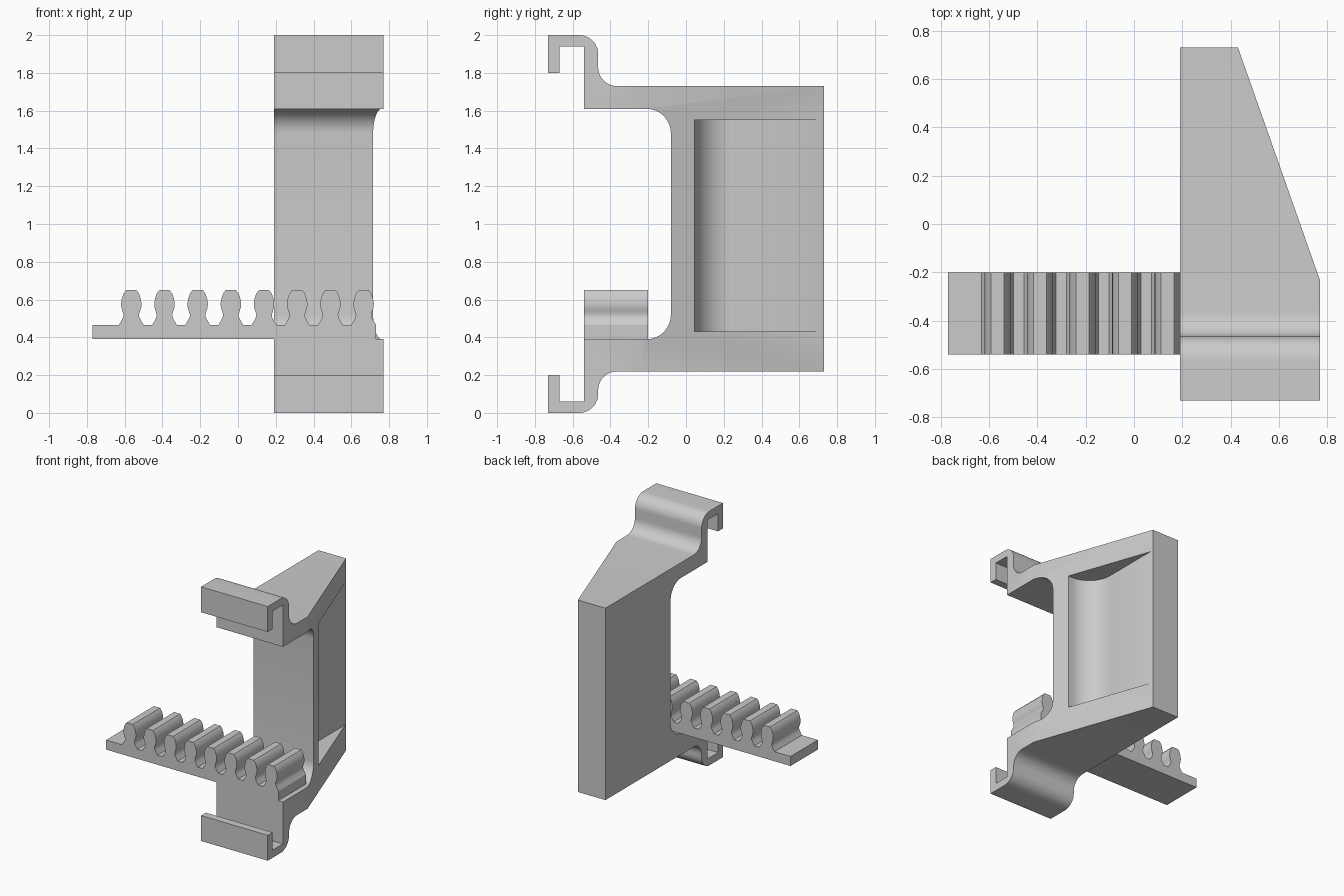
import bpy, bmesh
from math import cos, sin, radians
from mathutils import Vector

if "Cube" in bpy.data.objects:
    bpy.data.objects.remove(bpy.data.objects["Cube"], do_unlink=True)

grey = bpy.data.materials.new("plain grey")
grey.use_nodes = True
colour = (0.6, 0.6, 0.6, 1)
grey.diffuse_color = colour
grey.node_tree.nodes["Principled BSDF"].inputs["Base Color"].default_value = colour


def arc(cx, cy, r, start, end, steps=10):
    """Points on a circular arc, angles in degrees."""
    angles = [radians(start + (end - start) * i / steps) for i in range(steps + 1)]
    return [(cx + r * cos(a), cy + r * sin(a)) for a in angles]


def prism(name, outline, place, travel):
    """Extrude a 2D outline; place maps each 2D point into space."""
    bm = bmesh.new()
    face = bm.faces.new([bm.verts.new(place(a, b)) for a, b in outline])
    grown = bmesh.ops.extrude_face_region(bm, geom=[face])["geom"]
    moved = [v for v in grown if isinstance(v, bmesh.types.BMVert)]
    bmesh.ops.translate(bm, verts=moved, vec=Vector(travel))
    bmesh.ops.recalc_face_normals(bm, faces=bm.faces)
    mesh = bpy.data.meshes.new(name)
    bm.to_mesh(mesh)
    bm.free()
    mesh.materials.append(grey)
    obj = bpy.data.objects.new(name, mesh)
    bpy.context.collection.objects.link(obj)
    return obj


def activate(obj):
    bpy.ops.object.select_all(action="DESELECT")
    obj.select_set(True)
    bpy.context.view_layer.objects.active = obj


def carve(obj, cutter):
    """Subtract the cutter and discard it."""
    cutter.hide_render = True
    mod = obj.modifiers.new("carve", "BOOLEAN")
    mod.operation, mod.solver, mod.object = "DIFFERENCE", "EXACT", cutter
    activate(obj)
    bpy.ops.object.modifier_apply(modifier=mod.name)
    bpy.data.objects.remove(cutter, do_unlink=True)


# Bracket side profile (y, z): lower hook, back, upper hook, inner web
LEFT, RIGHT = 0.19, 0.77
lower_outer = [(-0.67, 0.06), (-0.67, 0.2), (-0.73, 0.2), (-0.73, 0)]
lower_outer += arc(-0.565, 0.1, 0.1, -90, 0) + arc(-0.365, 0.12, 0.1, 180, 90)
upper_outer = arc(-0.365, 1.83, 0.1, 270, 180) + arc(-0.565, 1.9, 0.1, 0, 90)
upper_outer += [(-0.73, 2), (-0.73, 1.8), (-0.67, 1.8), (-0.67, 1.94), (-0.54, 1.94)]
web = [(-0.54, 1.61)] + arc(-0.21, 1.48, 0.13, 90, 0)
web += arc(-0.21, 0.52, 0.13, 0, -90) + [(-0.54, 0.39), (-0.54, 0.06)]
profile = lower_outer + [(0.73, 0.22), (0.73, 1.73)] + upper_outer + web
bracket = prism("bracket", profile, lambda y, z: (LEFT, y, z), (RIGHT - LEFT, 0, 0))

# Tapered side of the bracket
slope = (0.43 - RIGHT) / (0.73 + 0.235)
taper = [(RIGHT - slope * 0.2, -0.435), (0.43 + slope * 0.2, 0.93), (1.2, 0.93), (1.2, -0.435)]
carve(bracket, prism("taper_cutter", taper, lambda x, y: (x, y, -0.1), (0, 0, 2.2)))

# Recess with a rounded inner corner on the tapered side
FLOOR, WALL, R = 0.437, 0.045, 0.2
recess = [(1, WALL)] + arc(FLOOR + R, WALL + R, R, 270, 180, 12) + [(FLOOR, 0.9), (1, 0.9)]
carve(bracket, prism("recess_cutter", recess, lambda x, y: (x, y, 0.43), (0, 0, 1.12)))

# Toothed rack: half a tooth (offset, z), mirrored and repeated along the strip
half = [(0.066, 0.465), (0.05, 0.492), (0.042, 0.508), (0.041, 0.522), (0.047, 0.54),
        (0.053, 0.56), (0.054, 0.58), (0.05, 0.605), (0.041, 0.632), (0.027, 0.65)]
tooth = [(-dx, z) for dx, z in half] + [(dx, z) for dx, z in reversed(half)]
FIRST, PITCH, TEETH = -0.565, 0.1757, 8
strip = [(-0.77, 0.39), (-0.77, 0.465)]
for i in range(TEETH):
    strip += [(FIRST + i * PITCH + dx, z) for dx, z in tooth]
strip.append((strip[-1][0], 0.39))
rack = prism("toothed_rack", strip, lambda x, z: (x, -0.54, z), (0, 0.34, 0))

for obj in (bracket, rack):
    activate(obj)
    bpy.ops.object.shade_smooth_by_angle(angle=radians(30))
